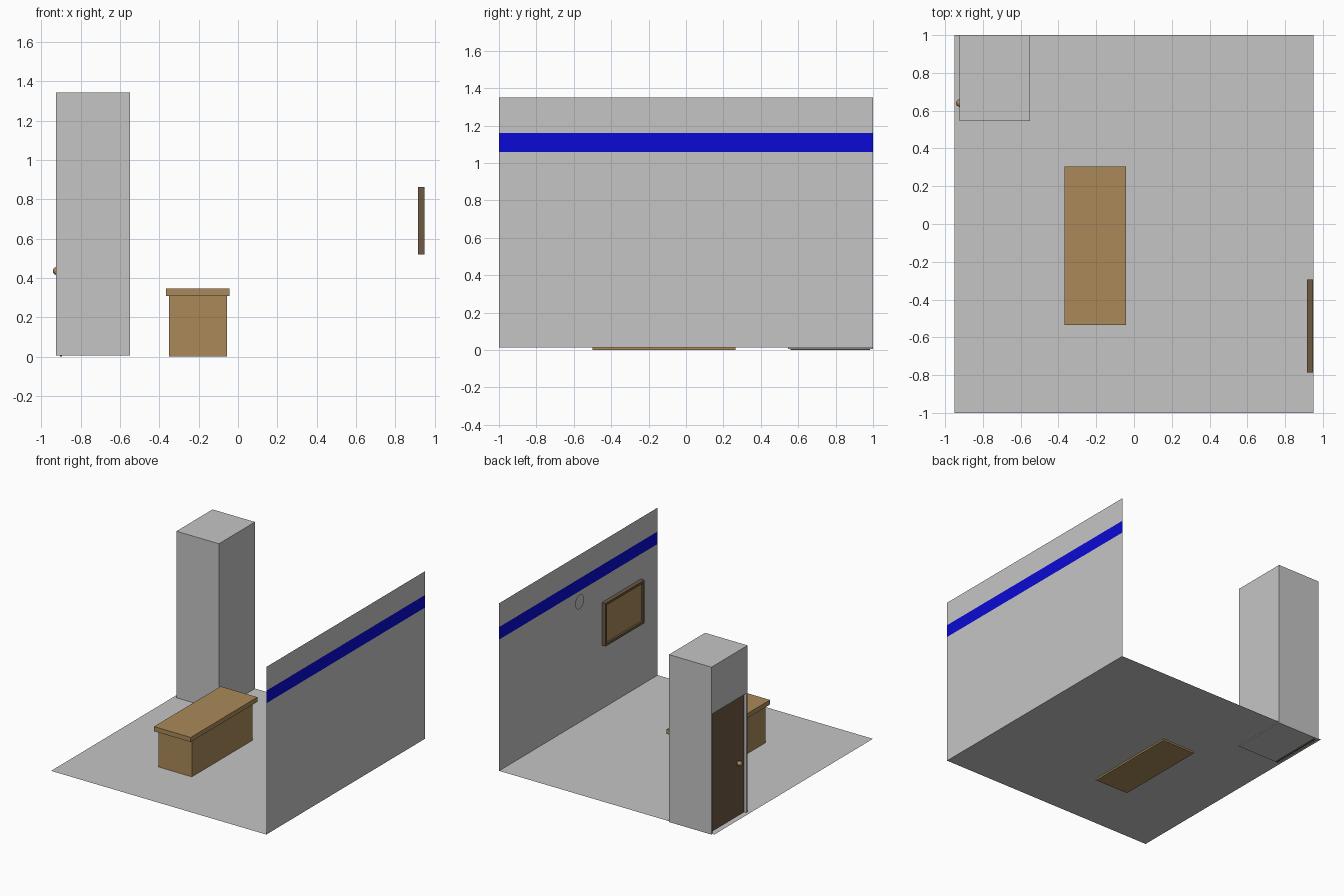
import bpy, bmesh
from mathutils import Vector

cube = bpy.data.objects.get("Cube")
if cube:
    bpy.data.objects.remove(cube, do_unlink=True)


def material(name, rgb):
    m = bpy.data.materials.new(name)
    m.use_nodes = True
    m.diffuse_color = (*rgb, 1)
    m.node_tree.nodes["Principled BSDF"].inputs["Base Color"].default_value = (*rgb, 1)
    return m


GREY = material("wall grey", (0.56, 0.56, 0.56))
BLUE = material("stripe blue", (0.003, 0.003, 0.66))
TAN = material("light wood", (0.40, 0.25, 0.10))
BROWN = material("dark wood", (0.155, 0.10, 0.054))


def finish(name, bm, *mats):
    mesh = bpy.data.meshes.new(name)
    bm.to_mesh(mesh)
    bm.free()
    for m in mats:
        mesh.materials.append(m)
    obj = bpy.data.objects.new(name, mesh)
    bpy.context.collection.objects.link(obj)
    return obj


def box_mesh(lo, hi):
    lo, hi = Vector(lo), Vector(hi)
    bm = bmesh.new()
    bmesh.ops.create_cube(bm, size=1)
    for v in bm.verts:
        v.co = (lo + hi) / 2 + v.co * (hi - lo)
    return bm


def box(name, lo, hi, mat):
    return finish(name, box_mesh(lo, hi), mat)


def sheet(a, b, c, d):
    bm = bmesh.new()
    bm.faces.new([bm.verts.new(p) for p in (a, b, c, d)])
    return bm


def cut(bm, co, normal):
    bmesh.ops.bisect_plane(bm, geom=bm.verts[:] + bm.edges[:] + bm.faces[:],
                           plane_co=co, plane_no=normal)


FLOOR = 0.013
W = 0.95

# Floor sheet
finish("floor", sheet((-W, -1, FLOOR), (W, -1, FLOOR), (W, 1, FLOOR), (-W, 1, FLOOR)), GREY)

# Wall sheet with a painted band
bm = sheet((W, -1, FLOOR), (W, -1, 1.35), (W, 1, 1.35), (W, 1, FLOOR))
for z in (1.06, 1.16):
    cut(bm, (0, 0, z), (0, 0, 1))
for f in bm.faces:
    f.material_index = int(1.06 < f.calc_center_median().z < 1.16)
finish("wall", bm, GREY, BLUE)

# Closet block with a recessed doorway in its -x side
bm = box_mesh((-0.925, 0.545, 0.006), (-0.55, 1, 1.342))
for y in (0.56, 0.985):
    cut(bm, (0, y, 0), (0, 1, 0))
for z in (FLOOR, 0.965):
    cut(bm, (0, 0, z), (0, 0, 1))
opening = [f for f in bm.faces if f.normal.x < -0.9
           and 0.56 < f.calc_center_median().y < 0.985
           and FLOOR < f.calc_center_median().z < 0.965]
new = bmesh.ops.extrude_face_region(bm, geom=opening)["geom"]
bmesh.ops.translate(bm, vec=(0.03, 0, 0),
                    verts=[g for g in new if isinstance(g, bmesh.types.BMVert)])
bmesh.ops.delete(bm, geom=[f for f in opening if f.is_valid], context="FACES")
bmesh.ops.recalc_face_normals(bm, faces=bm.faces)
finish("closet", bm, GREY)

# Door and knob
box("door", (-0.905, 0.56, 0.0), (-0.894, 0.985, 0.965), BROWN)
bpy.ops.mesh.primitive_uv_sphere_add(segments=20, ring_count=12, radius=0.02,
                                     location=(-0.922, 0.64, 0.435))
knob = bpy.context.object
knob.name = "door_knob"
knob.data.materials.append(TAN)
bpy.ops.object.shade_smooth()

# Desk
box("desk_body", (-0.352, -0.5, 0), (-0.057, 0.265, 0.308), TAN)
box("desk_top", (-0.367, -0.535, 0.308), (-0.043, 0.305, 0.345), TAN)

# Framed notice board with a sunken panel
bm = box_mesh((0.916, -0.785, 0.52), (0.948, -0.295, 0.863))
panel = [f for f in bm.faces if f.normal.x < -0.9]
bmesh.ops.inset_region(bm, faces=panel, thickness=0.027)
bmesh.ops.inset_region(bm, faces=panel, thickness=0.001, depth=-0.014)
panel[0].material_index = 1
finish("notice_board", bm, BROWN, TAN)

# Flat round wall clock face
bpy.ops.mesh.primitive_circle_add(vertices=32, radius=0.057, fill_type="NGON",
                                  location=(0.936, 0.004, 0.985), rotation=(0, -1.5708, 0))
clock = bpy.context.object
clock.name = "wall_clock"
clock.data.materials.append(GREY)
